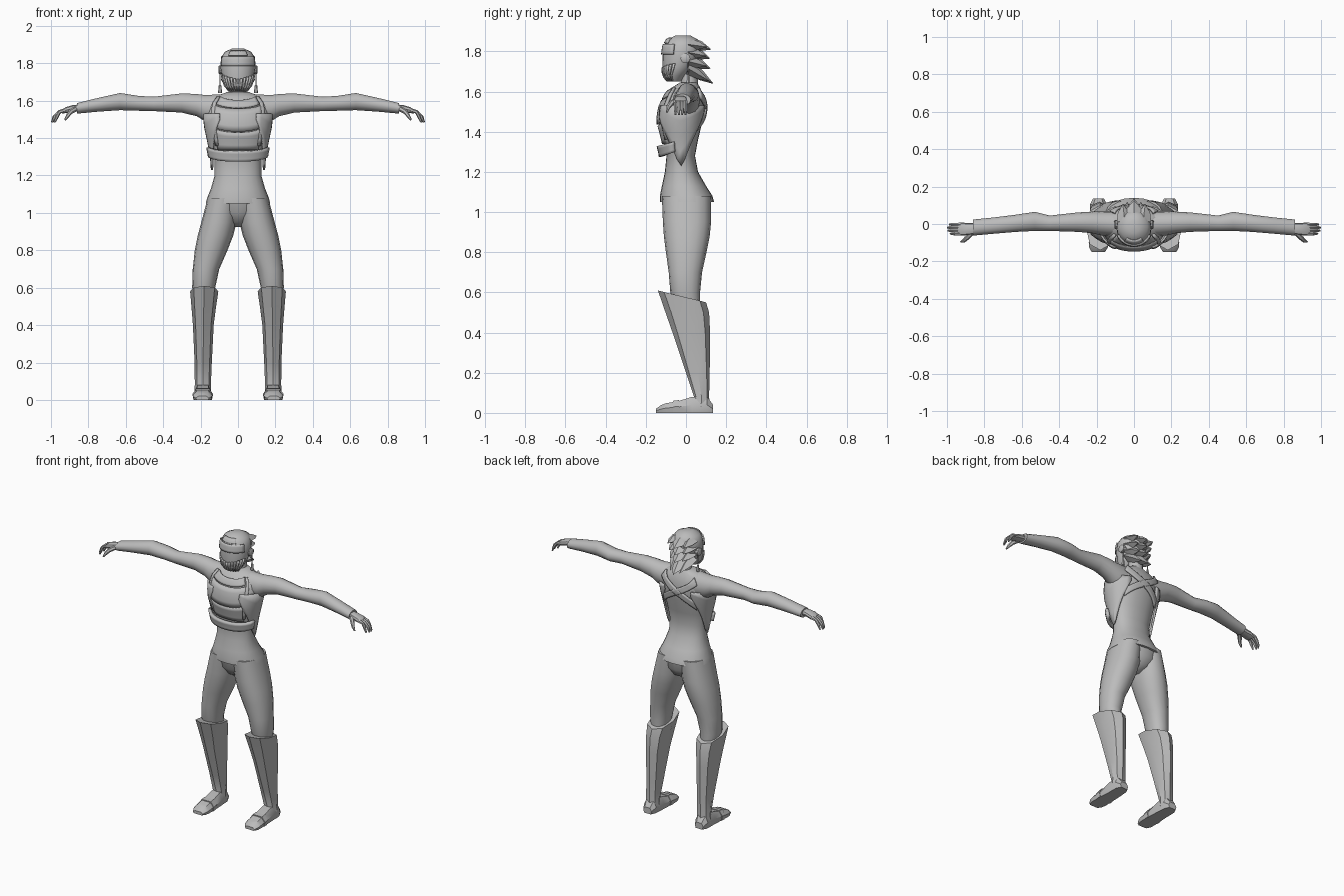
import bpy, bmesh, math
from mathutils import Vector

if "Cube" in bpy.data.objects:
    bpy.data.objects.remove(bpy.data.objects["Cube"])

grey = bpy.data.materials.new("plain_grey")
grey.diffuse_color = (0.5, 0.5, 0.5, 1)
grey.use_nodes = True
grey.node_tree.nodes["Principled BSDF"].inputs["Base Color"].default_value = grey.diffuse_color
R = math.radians


def make(name, verts, faces, mirror=False, thick=0):
    me = bpy.data.meshes.new(name)
    me.from_pydata([tuple(v) for v in verts], [], faces)
    bm = bmesh.new()
    bm.from_mesh(me)
    bmesh.ops.recalc_face_normals(bm, faces=bm.faces)
    bm.to_mesh(me)
    bm.free()
    me.materials.append(grey)
    ob = bpy.data.objects.new(name, me)
    bpy.context.collection.objects.link(ob)
    if thick:
        m = ob.modifiers.new("thickness", 'SOLIDIFY')
        m.thickness, m.offset = thick, 0
    if mirror:
        m = ob.modifiers.new("mirror", 'MIRROR')
        m.use_mirror_merge = False
    return ob


def loft(name, rings, mirror=False):
    n = len(rings[0])
    verts = [p for r in rings for p in r]
    faces = [(i * n + j, i * n + (j + 1) % n, (i + 1) * n + (j + 1) % n, (i + 1) * n + j)
             for i in range(len(rings) - 1) for j in range(n)]
    faces += [tuple(range(n)), tuple(range(len(verts) - n, len(verts)))]
    return make(name, verts, faces, mirror)


def section(row, a, axis='z', p=2.0, off=0):
    """Point on a cross-section (t, u0, u1, v0, v1[, tilt]) at angle a."""
    t, u0, u1, v0, v1 = row[:5]
    c, s = math.cos(a), math.sin(a)
    e = 2 / p
    u = (u0 + u1) / 2 + ((u1 - u0) / 2 + off) * math.copysign(abs(c) ** e, c)
    v = (v0 + v1) / 2 + ((v1 - v0) / 2 + off) * math.copysign(abs(s) ** e, s)
    if len(row) > 5:
        t -= row[5] * s
    return Vector({'z': (u, v, t), 'x': (t, u, v), 'y': (u, t, v)}[axis])


def body(name, rows, n=16, axis='z', p=2.0, mirror=False, start=0):
    return loft(name, [[section(r, start + 2 * math.pi * k / n, axis, p) for k in range(n)]
                       for r in rows], mirror)


def on_surface(rows, z, a, off, p):
    for lo, hi in zip(rows, rows[1:]):
        if z <= hi[0]:
            break
    f = min(1, max(0, (z - lo[0]) / (hi[0] - lo[0])))
    row = [x + (y - x) * f for x, y in zip(lo, hi)]
    row[0] = z
    return section(row, a, 'z', p, off)


def panel(name, rows, a0, a1, lo, hi, off, mirror=False, thick=.012, nu=12, nv=4, p=2.2):
    """Curved plate lying on a body; lo and hi give its edges for f from -1 to 1."""
    verts = []
    for i in range(nu + 1):
        f = 2 * i / nu - 1
        a = R(a0 + (a1 - a0) * i / nu)
        for j in range(nv + 1):
            verts.append(on_surface(rows, lo(f) + (hi(f) - lo(f)) * j / nv, a, off, p))
    w = nv + 1
    faces = [(i * w + j, (i + 1) * w + j, (i + 1) * w + j + 1, i * w + j + 1)
             for i in range(nu) for j in range(nv)]
    return make(name, verts, faces, mirror, thick)


def tube(name, pts, radii, n=6, mirror=True):
    rings = []
    for i, q in enumerate(pts):
        d = (Vector(pts[min(i + 1, len(pts) - 1)]) - Vector(pts[max(i - 1, 0)])).normalized()
        u = d.cross(Vector((0, 1, 0))).normalized()
        v = d.cross(u)
        rings.append([Vector(q) + radii[i] * (u * math.cos(2 * math.pi * k / n)
                      + v * math.sin(2 * math.pi * k / n)) for k in range(n)])
    return loft(name, rings, mirror)


# Torso with flared hem
torso = [(1.05, -.172, .172, -.13, .14), (1.08, -.165, .165, -.13, .132),
         (1.13, -.145, .145, -.12, .1), (1.2, -.125, .125, -.105, .06),
         (1.28, -.125, .125, -.097, .045), (1.36, -.14, .14, -.115, .06),
         (1.45, -.16, .16, -.138, .082), (1.52, -.17, .17, -.128, .092),
         (1.58, -.165, .165, -.1, .085), (1.62, -.13, .13, -.07, .07),
         (1.645, -.06, .06, -.03, .055)]
body("torso", torso, 24, p=2.2)

# Vest: collar, chest, midriff, belt, side flaps and crossed back straps
panel("collar", torso, -130, -50, lambda f: 1.56 + .02 * f * f, lambda f: 1.60 + .02 * f * f, .006)
panel("chest_panel", torso, -135, -45, lambda f: 1.435 + .02 * f * f, lambda f: 1.555 + .02 * f * f, .006)
panel("midriff_panel", torso, -138, -42, lambda f: 1.34, lambda f: 1.43 + .02 * f * f, .003)
panel("belt", torso, -165, -15, lambda f: 1.275 + .025 * f * f, lambda f: 1.33 + .02 * f * f, .028, thick=.02)
panel("side_flap", torso, -60, 60, lambda f: 1.23 + .27 * abs(f) ** 1.2, lambda f: 1.53, .014, True)
panel("shoulder_strap", torso, -48, -40, lambda f: 1.36, lambda f: 1.62, .01, True, nu=3, nv=8)
panel("back_strap", torso, 45, 135, lambda f: 1.49 - .085 * f, lambda f: 1.535 - .085 * f, .01, True)

# Arms
body("arm", [(.1, -.07, .07, 1.46, 1.635), (.18, -.06, .07, 1.49, 1.632),
             (.22, -.05, .066, 1.515, 1.637), (.3, -.042, .062, 1.535, 1.64),
             (.45, -.037, .045, 1.543, 1.622), (.53, -.037, .065, 1.545, 1.626),
             (.63, -.042, .05, 1.548, 1.642), (.75, -.052, .035, 1.54, 1.615),
             (.86, -.062, .024, 1.53, 1.588)], 14, 'x', mirror=True)

# Hands: palm, four curled fingers and a thumb
body("palm", [(.84, -.05, .005, 1.54, 1.58), (.88, -.058, .004, 1.54, 1.578),
              (.92, -.062, .008, 1.533, 1.566), (.94, -.06, .006, 1.53, 1.555)],
     10, 'x', 2.6, True)
for i in range(4):
    y = -.052 + .0165 * i
    e = (.985, .998, 1.0, .99)[i]
    tube("finger_%d" % (i + 1), [(.925, y, 1.549), (.955, y, 1.54), (e - .018, y, 1.515), (e - .004, y, 1.484)],
         [.011, .01, .009, .005])
tube("thumb", [(.87, -.05, 1.555), (.895, -.075, 1.54), (.91, -.09, 1.52), (.925, -.095, 1.497)],
     [.014, .013, .01, .005])

# Pelvis and legs
body("pelvis", [(.925, -.025, .025, -.03, .04), (.95, -.07, .07, -.07, .09),
                (1.0, -.13, .13, -.105, .12), (1.07, -.16, .16, -.12, .128)], 16, p=2.2)
body("leg", [(.5, .135, .225, -.04, .07), (.6, .122, .245, -.078, .07), (.7, .1, .242, -.086, .08),
             (.8, .056, .231, -.1, .102), (.88, .025, .215, -.11, .118), (.95, .008, .196, -.115, .125),
             (1.08, -.005, .162, -.12, .125)], 16, p=2.2, mirror=True)

# Tall angular boots: raised pointed front edge
body("boot_shaft", [(.03, .143, .235, .03, .12), (.08, .145, .231, .04, .115),
                    (.2, .14, .232, .0, .118), (.4, .13, .241, -.067, .12),
                    (.5, .117, .249, -.102, .115), (.58, .105, .256, -.14, .1, .03)],
     8, p=2.3, mirror=True)


def foot_ring(y, x0, x1, z):
    b = (x1 - x0) * .2
    return [(x0 + .006, y, 0), (x1 - .006, y, 0), (x1, y, z * .5),
            (x1 - b, y, z), (x0 + b, y, z), (x0, y, z * .5)]


loft("boot_foot", [foot_ring(*r) for r in [
    (.135, .16, .22, .04), (.105, .145, .235, .08), (.03, .14, .236, .08), (-.04, .137, .24, .058),
    (-.1, .136, .242, .048), (-.125, .14, .24, .038), (-.15, .155, .226, .02)]], True)
loft("toe_strap", [foot_ring(*r) for r in [(-.035, .134, .243, .064), (-.065, .133, .244, .06)]], True)

# Neck and head
body("neck", [(1.58, -.065, .065, -.04, .07), (1.64, -.045, .045, -.025, .06),
              (1.72, -.045, .045, -.03, .055)], 12)
head = [(1.65, -.045, .045, -.088, -.025), (1.68, -.07, .07, -.112, .0), (1.72, -.085, .085, -.116, .04),
        (1.78, -.094, .094, -.116, .072), (1.83, -.091, .091, -.11, .075),
        (1.86, -.072, .072, -.092, .058), (1.88, -.03, .03, -.05, .02)]
body("head", head, 20)

# Headband plate and ribbed jaw guard
panel("brow_plate", head, -155, -25, lambda f: 1.785, lambda f: 1.835, .004, thick=.009, p=2)
panel("crown_plate", head, -125, -55, lambda f: 1.84, lambda f: 1.865, .003, thick=.008, p=2)
for i in range(13):
    a = -162 + 12 * i
    top = 1.715 + .025 * abs(i - 6) / 6
    panel("jaw_rib_%d" % (i + 1), head, a - 4, a + 4, lambda f: 1.652, lambda f: top, .003,
          thick=.01, nu=1, nv=3, p=2)

# Ear discs and hanging earrings
body("ear_disc", [(.075, -.028, .022, 1.74, 1.79), (.1, -.028, .022, 1.74, 1.79),
                  (.105, -.02, .014, 1.748, 1.782)], 10, 'x', mirror=True)
tube("earring", [(.096, .01, 1.745), (.096, .012, 1.685), (.096, .012, 1.68), (.096, .012, 1.642)],
     [.003, .003, .007, .011])


# Swept-back layered hair spikes
def spike(name, base, tip, w, h, mirror):
    b, t = Vector(base), Vector(tip)
    m = b.lerp(t, .5)
    rings = []
    for q, k in ((b, 1), (m, .75), (t, .04)):
        rings.append([q + Vector((-w * k, 0, 0)), q + Vector((0, .3 * h * k, h * k)),
                      q + Vector((w * k, 0, 0)), q + Vector((0, -.3 * h * k, -h * k))])
    loft(name, rings, mirror)


for i, (zb, zt, yt) in enumerate([(1.84, 1.81, .125), (1.80, 1.765, .12), (1.755, 1.715, .122), (1.72, 1.64, .135)]):
    spike("hair_back_%d" % (i + 1), (0, .02, zb), (0, yt, zt), .062, .032, False)
    spike("hair_side_%d" % (i + 1), (.05, .01, zb - .005), (.06 - .008 * i, yt - .018, zt + .012),
          .042, .028, True)

# Smooth shading with sharp creases kept
for ob in bpy.context.scene.objects:
    ob.select_set(True)
    bpy.context.view_layer.objects.active = ob
bpy.ops.object.shade_smooth_by_angle(angle=R(35))
